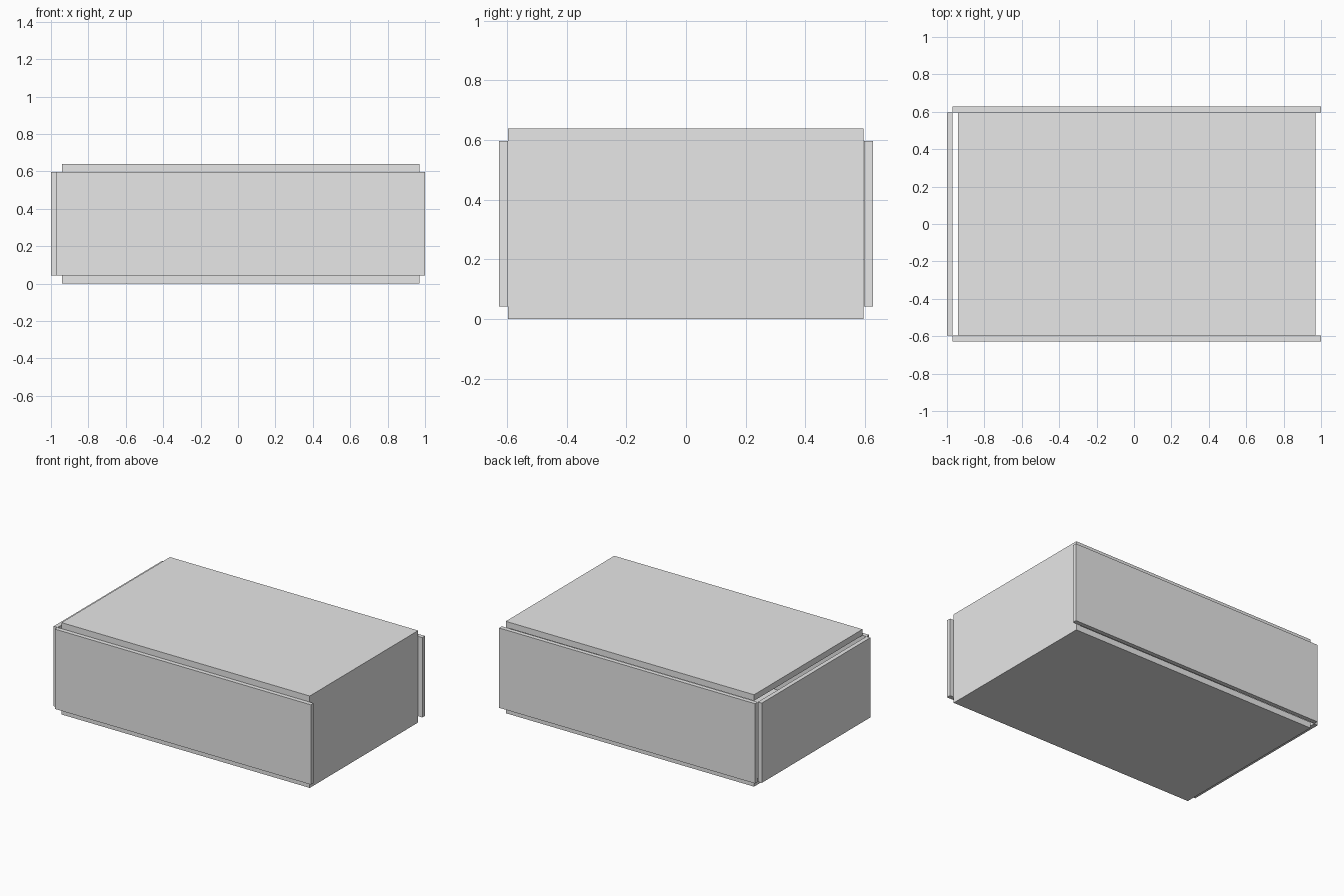
import bpy

if "Cube" in bpy.data.objects:
    bpy.data.objects.remove(bpy.data.objects["Cube"])

# one plain grey for the whole box
grey = bpy.data.materials.new("light_grey")
grey.diffuse_color = (0.8, 0.8, 0.8, 1)
grey.use_nodes = True
grey.node_tree.nodes["Principled BSDF"].inputs["Base Color"].default_value = grey.diffuse_color


def panel(name, x, y, z):
    """Flat board given by its (min, max) range on each axis."""
    bpy.ops.mesh.primitive_cube_add(
        size=1, location=[(a + b) / 2 for a, b in (x, y, z)])
    ob = bpy.context.object
    ob.name = name
    ob.scale = [b - a for a, b in (x, y, z)]
    bpy.ops.object.transform_apply(location=False, rotation=False, scale=True)
    ob.data.materials.append(grey)
    return ob


T = 0.03                    # side board thickness
LOW, HIGH, TOP = 0.042, 0.597, 0.639
DEPTH = (-0.597, 0.595)     # inner depth

# bottom and lid boards
for name, z in (("bottom_panel", (0, LOW)), ("top_panel", (HIGH, TOP))):
    panel(name, (-1 + 2 * T, 1 - T), DEPTH, z)

# end boards: the left one stands clear of the lid, the right one is flush
for name, x in (("left_panel", -1), ("right_panel", 1 - 2 * T)):
    panel(name, (x, x + T), DEPTH, (LOW, HIGH))

# long front and back boards, running past the right end
for name, y in (("front_panel", -0.627), ("back_panel", 0.597)):
    panel(name, (-1 + T, 1), (y, y + T), (LOW, HIGH))
